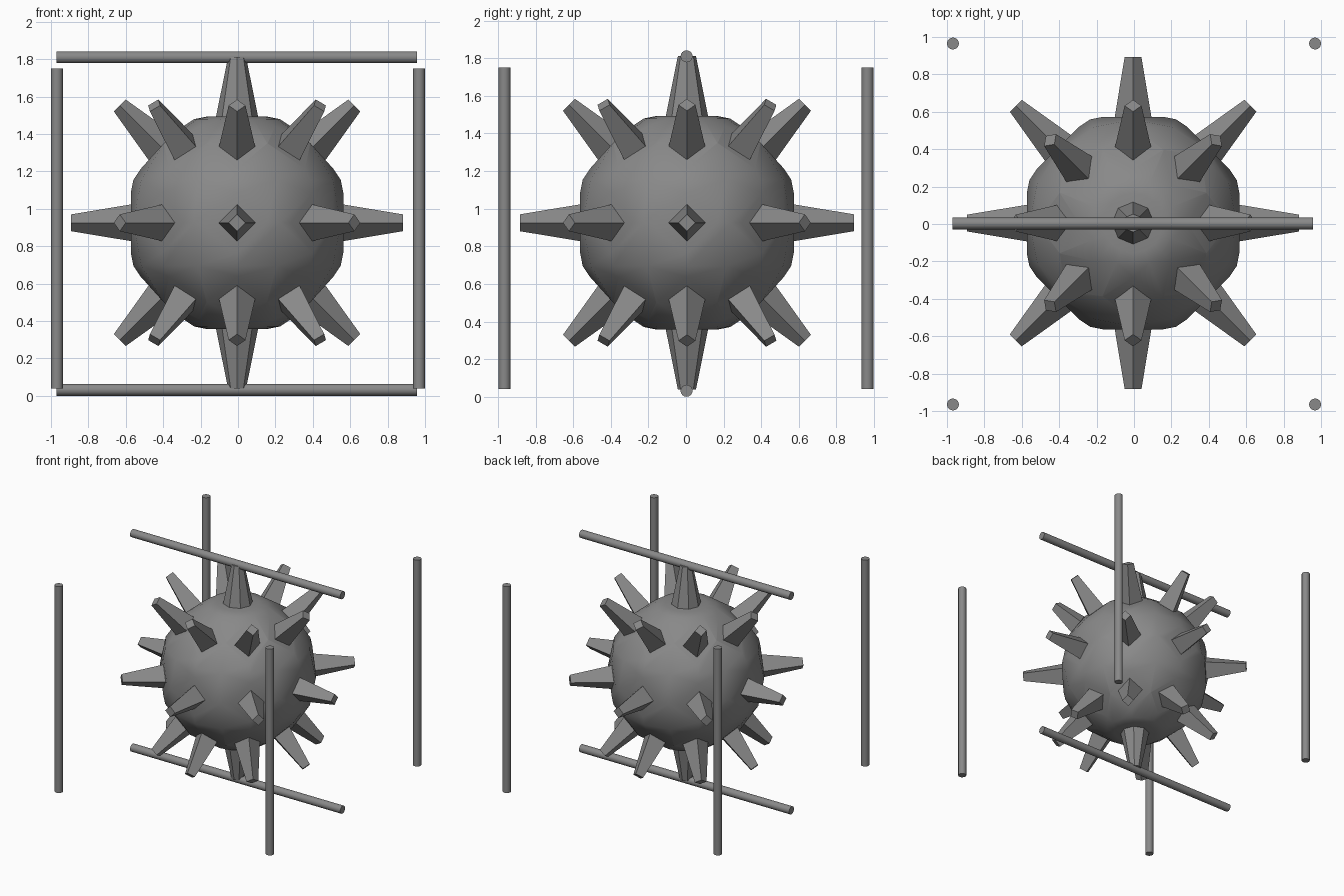
import bpy, bmesh
from math import pi, sin, cos
from mathutils import Vector, Matrix

if "Cube" in bpy.data.objects:
    bpy.data.objects.remove(bpy.data.objects["Cube"])

CENTRE = Vector((-0.005, 0.005, 0.925))
BALL_R, FLAT_R, TIP_R = 0.6, 0.555, 0.887

grey = bpy.data.materials.new("iron_grey")
grey.use_nodes = True
grey.diffuse_color = (0.25, 0.25, 0.25, 1)
grey.node_tree.nodes["Principled BSDF"].inputs["Base Color"].default_value = (0.25, 0.25, 0.25, 1)


def add_object(name, bm, location, smooth_angle):
    mesh = bpy.data.meshes.new(name)
    bm.to_mesh(mesh)
    bm.free()
    mesh.materials.append(grey)
    obj = bpy.data.objects.new(name, mesh)
    obj.location = location
    bpy.context.collection.objects.link(obj)
    bpy.ops.object.select_all(action='DESELECT')
    obj.select_set(True)
    bpy.context.view_layer.objects.active = obj
    bpy.ops.object.shade_smooth_by_angle(angle=smooth_angle)
    return obj


# Spike directions: poles plus three rings of eight
directions = [Vector((0, 0, 1)), Vector((0, 0, -1))]
for lat in (-pi / 4, 0, pi / 4):
    for i in range(8):
        lon = i * pi / 4
        directions.append(Vector((cos(lat) * cos(lon), cos(lat) * sin(lon), sin(lat))))

# Ball with a flat cut where each spike grows
bm = bmesh.new()
bmesh.ops.create_uvsphere(bm, u_segments=16, v_segments=8, radius=BALL_R)
roots = [v for v in bm.verts
         if any((v.co.normalized() - d).length < 0.01 for d in directions)]
bmesh.ops.bevel(bm, geom=roots, offset=0.163, offset_type='OFFSET',
                segments=1, profile=0.5, affect='VERTICES', clamp_overlap=True)
add_object("ball", bm, CENTRE, pi / 6)


# Tapered spikes: eight-sided at the poles, diamond-sided elsewhere
def add_spike(name, direction):
    pole = abs(direction.z) > 0.99
    base, tip = (0.115, 0.048) if pole else (0.1, 0.045)
    bm = bmesh.new()
    turn = direction.to_track_quat('Z', 'Y').to_matrix().to_4x4()
    place = turn @ Matrix.Translation((0, 0, (FLAT_R + TIP_R) / 2))
    bmesh.ops.create_cone(bm, cap_ends=True, segments=8 if pole else 4,
                          radius1=base, radius2=tip,
                          depth=TIP_R - FLAT_R, matrix=place)
    add_object(name, bm, CENTRE, pi / 9)


for i, d in enumerate(directions):
    add_spike(f"spike_{i + 1}", d)


# Round rods
def add_rod(name, start, end):
    start, end = Vector(start), Vector(end)
    axis = end - start
    bm = bmesh.new()
    bmesh.ops.create_cone(bm, cap_ends=True, segments=16, radius1=0.032, radius2=0.032,
                          depth=axis.length,
                          matrix=axis.to_track_quat('Z', 'Y').to_matrix().to_4x4())
    add_object(name, bm, (start + end) / 2, pi / 6)


for side, x in (("left", 0.968), ("right", -0.968)):
    for end, y in (("front", -0.965), ("back", 0.965)):
        add_rod(f"{end}_{side}_post", (x, y, 0.04), (x, y, 1.75))
for name, z in (("top_rod", 1.81), ("bottom_rod", 0.032)):
    add_rod(name, (-0.97, 0.003, z), (0.957, 0.003, z))
